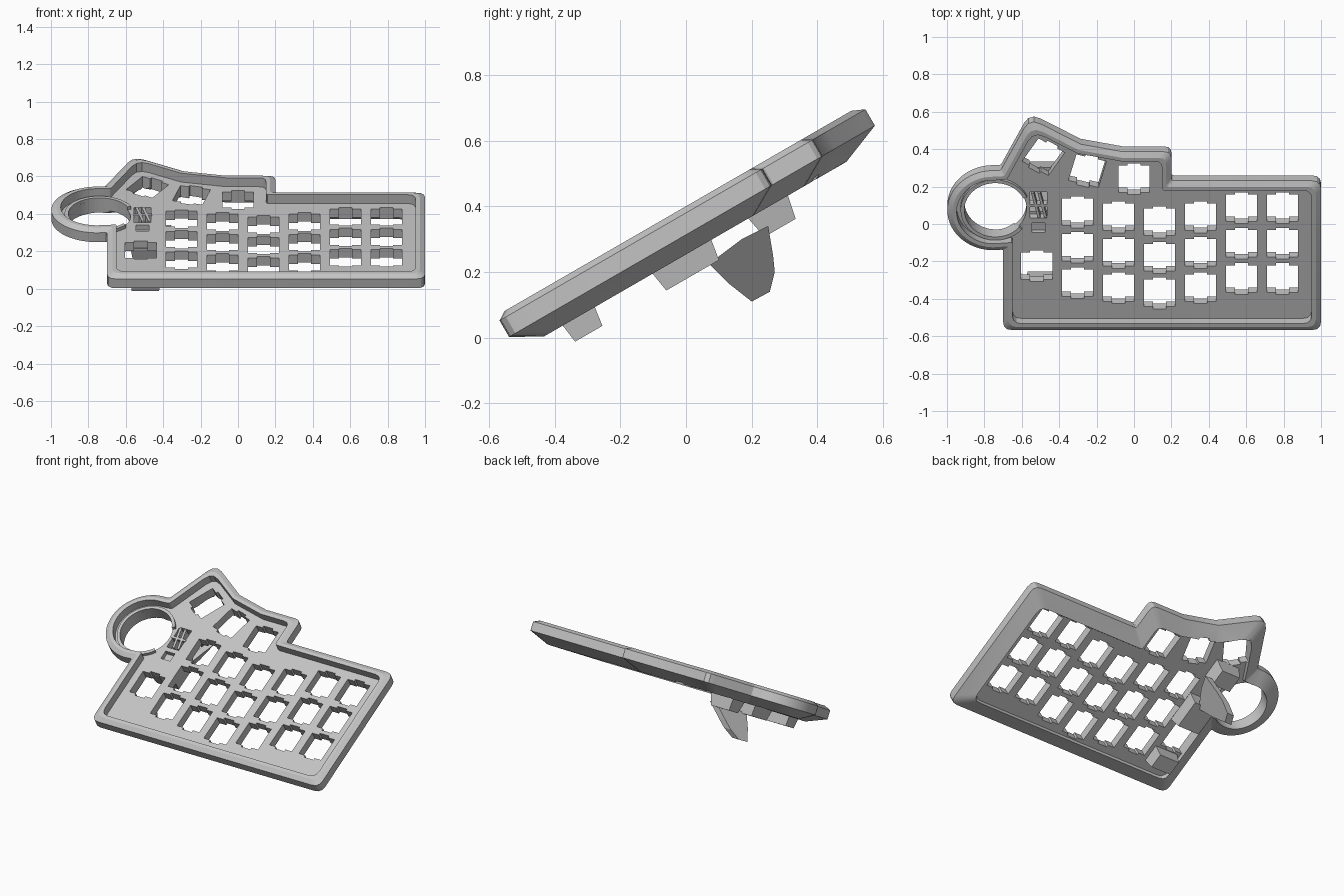
import bpy, bmesh, math
from mathutils import Matrix, Vector

if "Cube" in bpy.data.objects:
    bpy.data.objects.remove(bpy.data.objects["Cube"])

# Everything is drawn flat (x, v along the slope, w up from the rim), then tilted 30 degrees
TILT = Matrix.Translation((0, 0, 0.4)) @ Matrix.Rotation(math.radians(30), 4, 'X')
grey = bpy.data.materials.new("light_grey_plastic")
grey.diffuse_color = (0.55, 0.55, 0.55, 1)
grey.use_nodes = True
grey.node_tree.nodes["Principled BSDF"].inputs["Base Color"].default_value = grey.diffuse_color


def finish(name, bm, matrix=TILT):
    bmesh.ops.recalc_face_normals(bm, faces=bm.faces)
    bm.transform(matrix)
    me = bpy.data.meshes.new(name)
    bm.to_mesh(me)
    bm.free()
    me.materials.append(grey)
    ob = bpy.data.objects.new(name, me)
    bpy.context.collection.objects.link(ob)
    return ob


def loft(bm, rings):
    """Closed solid through rings of points, capped at both ends."""
    loops = [[bm.verts.new(p) for p in r] for r in rings]
    n = len(loops[0])
    for a, b in zip(loops, loops[1:]):
        for i in range(n):
            j = (i + 1) % n
            bm.faces.new((a[i], a[j], b[j], b[i]))
    bm.faces.new(loops[0][::-1])
    bm.faces.new(loops[-1])


def prism(bm, pts, w0, w1):
    loft(bm, [[(x, v, w) for x, v in pts] for w in (w0, w1)])


def rect(x0, x1, v0, v1):
    return [(x0, v0), (x1, v0), (x1, v1), (x0, v1)]


def circle(cx, cv, r, a0=0, a1=360, n=64):
    return [(cx + r * math.cos(math.radians(a0 + (a1 - a0) * i / n)),
             cv + r * math.sin(math.radians(a0 + (a1 - a0) * i / n))) for i in range(n)]


# Outline: (x, v, corner rounding)
RING = (-0.752, 0.074)
outline = [(1, -0.665, .05), (1, .257, .05), (.2, .257, .015), (.2, .436, .04),
           (-.06, .436, 0), (-.286, .483, 0), (-.558, .643, .07), (-.712, .322, .01)]
outline += [(x, v, 0) for x, v in circle(*RING, .246, 88, 276, 36)]
outline += [(-.70, -.168, .01), (-.70, -.665, .05)]


def ring_at(inset, w):
    """Outline moved inwards with mitred then rounded corners."""
    n = len(outline)
    pts = [Vector(p[:2]) for p in outline]
    moved = []
    for i in range(n):
        d0 = (pts[i] - pts[i - 1]).normalized()
        d1 = (pts[(i + 1) % n] - pts[i]).normalized()
        n0, n1 = Vector((-d0.y, d0.x)), Vector((-d1.y, d1.x))
        moved.append(pts[i] + (n0 + n1) * inset / (1 + n0.dot(n1)))
    out = []
    for i in range(n):
        p, c = moved[i], outline[i][2]
        if c == 0:
            out.append((p.x, p.y, w))
            continue
        a = p + (moved[i - 1] - p).normalized() * c
        b = p + (moved[(i + 1) % n] - p).normalized() * c
        for t in (0, 1 / 3, 2 / 3, 1):
            q = a * (1 - t) ** 2 + p * 2 * t * (1 - t) + b * t * t
            out.append((q.x, q.y, w))
    return out


# Case: recessed underside, wide lower bevel, wall, bevelled rim, sunken floor
bm = bmesh.new()
loft(bm, [ring_at(*l) for l in ((.10, -.11), (.092, -.127), (0, -.075), (0, -.0175),
                                (.028, 0), (.05, 0), (.05, -.055))])
case = finish("case", bm)

# Cutters: key openings with clip notches, ball opening, sensor slots
keys = [(-.52, -.291, 0), (0, .246, 0), (-.249, .296, -15), (-.484, .382, -32)]
for x, v in ((-.302, .042), (-.083, .011), (.136, -.02), (.356, .011), (.575, .067), (.794, .067)):
    keys += [(x, v - .219 * r, 0) for r in range(3)]
h, t, e = .083, .035, .097
notched = [(-h, -h), (-t, -h), (-t, -e), (t, -e), (t, -h), (h, -h),
           (h, h), (t, h), (t, e), (-t, e), (-t, h), (-h, h)]
bm = bmesh.new()
for x, v, ang in keys:
    c, s = math.cos(math.radians(ang)), math.sin(math.radians(ang))
    prism(bm, [(x + a * c - b * s, v + a * s + b * c) for a, b in notched], -.3, .1)
prism(bm, circle(-.741, .066, .166), -.3, .1)
prism(bm, rect(-.555, -.465, .005, .165), -.3, .1)
prism(bm, rect(-.545, -.475, -.085, -.025), -.085, .1)
cutter = finish("opening_cutter", bm)
cutter.hide_render = True
mod = case.modifiers.new("openings", 'BOOLEAN')
mod.object, mod.operation, mod.solver = cutter, 'DIFFERENCE', 'EXACT'
bpy.context.view_layer.objects.active = case
bpy.ops.object.modifier_apply(modifier=mod.name)
bpy.data.objects.remove(cutter)

# Collar around the ball opening, open towards the sensor
bm = bmesh.new()
arc = circle(-.741, .066, .186, 25, 325, 60) + circle(-.741, .066, .166, 25, 325, 60)[::-1]
prism(bm, arc, -.105, -.035)
finish("ball_collar", bm)

# Diagonal ribs in the sensor slot
bm = bmesh.new()
for x in (-.55, -.515):
    prism(bm, [(x, .16), (x + .015, .16), (x + .05, .01), (x + .035, .01)], -.1, -.05)
prism(bm, rect(-.56, -.46, .075, .09), -.1, -.05)
finish("sensor_ribs", bm)


def taper_box(name, x0, x1, v0, v1, w0, w1, s):
    bm = bmesh.new()
    loft(bm, [[(x, v, w0) for x, v in rect(x0 + s, x1 - s, v0 + s, v1 - s)],
              [(x, v, w1) for x, v in rect(x0, x1, v0, v1)]])
    return finish(name, bm)


# Sensor housing under the floor, beside the ball opening
taper_box("sensor_housing_front", -.575, -.385, -.195, .02, -.192, -.1, .015)
taper_box("sensor_housing_back", -.575, -.40, .14, .29, -.2, -.1, .02)

# Front foot
taper_box("front_foot", -.58, -.41, -.51, -.39, -.188, -.1, .012)

# Leaning support fin, drawn as a (y, z) side profile and sheared sideways
side = [(.07, .225), (.13, .165), (.2, .11), (.255, .14), (.27, .2), (.265, .25), (.25, .34), (.17, .30)]
bm = bmesh.new()
loft(bm, [[(-.60 + (z - .11) * .85 + dx, y, z) for y, z in side] for dx in (0, .05)])
finish("support_fin", bm, Matrix())

# Smooth only the shallow facets of the curved ring
for ob in bpy.data.objects:
    ob.select_set(ob.name in {"case", "ball_collar"})
bpy.ops.object.shade_smooth_by_angle(angle=math.radians(20))
